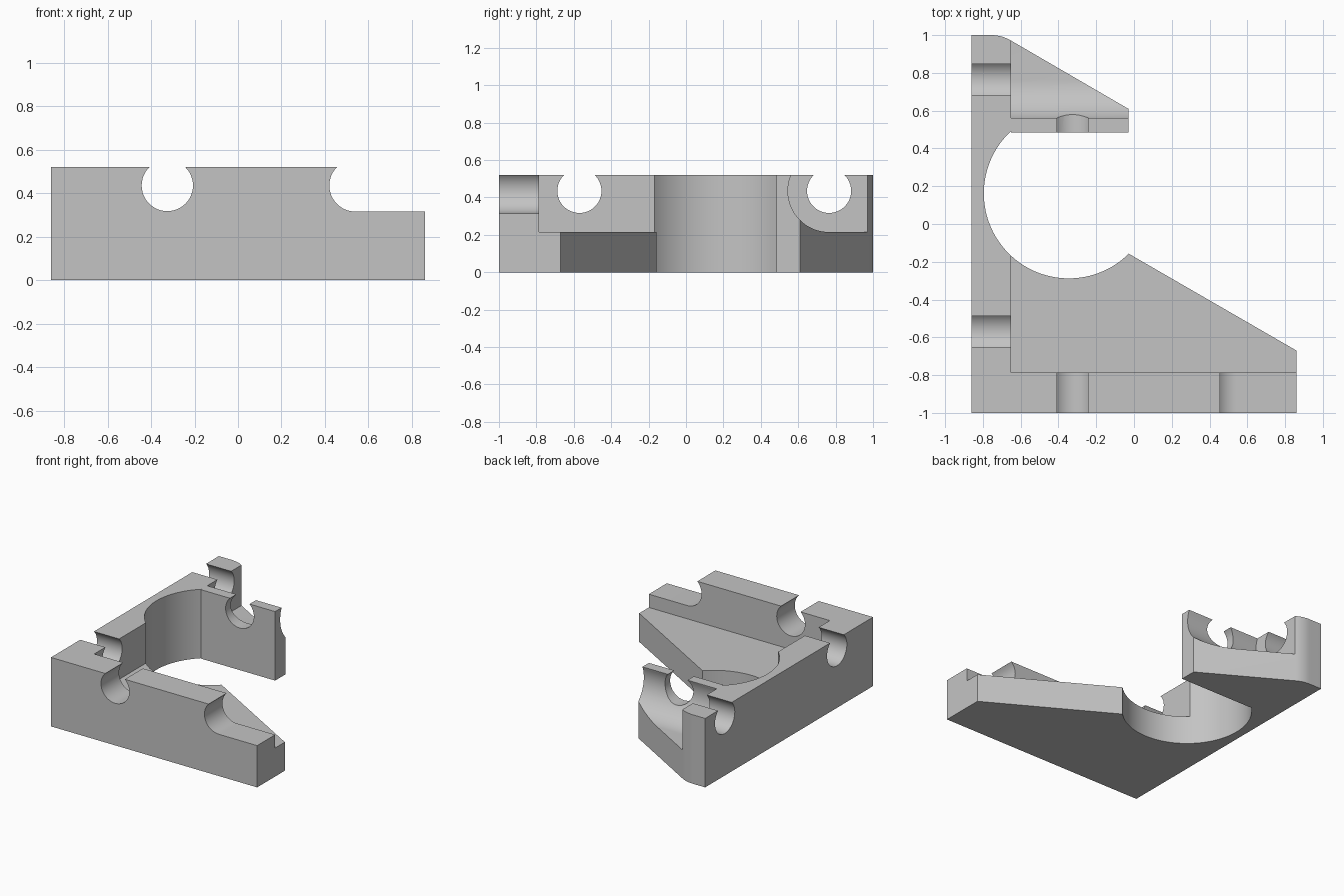
import bpy, bmesh
from math import cos, sin, radians

if "Cube" in bpy.data.objects:
    bpy.data.objects.remove(bpy.data.objects["Cube"])

grey = bpy.data.materials.new("plain grey")
grey.use_nodes = True
colour = (0.55, 0.55, 0.55, 1)
grey.diffuse_color = colour
grey.node_tree.nodes["Principled BSDF"].inputs["Base Color"].default_value = colour

HEIGHT, FLOOR, BORE_Z, BORE_R = 0.52, 0.215, 0.435, 0.118
ABOVE = 0.7


def arc(cx, cy, r, start, end, steps):
    """Points along an arc, angles in degrees."""
    angles = [radians(start + (end - start) * i / steps) for i in range(steps + 1)]
    return [(cx + r * cos(a), cy + r * sin(a)) for a in angles]


def prism(name, outline, axis, low, high):
    """Extrude a flat outline along x, y or z."""
    place = {"x": lambda u, v, w: (w, u, v),
             "y": lambda u, v, w: (u, w, v),
             "z": lambda u, v, w: (u, v, w)}[axis]
    bm = bmesh.new()
    ends = [[bm.verts.new(place(u, v, w)) for u, v in outline] for w in (low, high)]
    bm.faces.new(ends[0])
    bm.faces.new(ends[1])
    n = len(outline)
    for i in range(n):
        j = (i + 1) % n
        bm.faces.new((ends[0][i], ends[0][j], ends[1][j], ends[1][i]))
    bmesh.ops.recalc_face_normals(bm, faces=bm.faces)
    mesh = bpy.data.meshes.new(name)
    bm.to_mesh(mesh)
    bm.free()
    mesh.materials.append(grey)
    obj = bpy.data.objects.new(name, mesh)
    bpy.context.collection.objects.link(obj)
    return obj


def bore(name, centre, axis, low, high):
    return prism(name, arc(centre, BORE_Z, BORE_R, 0, 352.5, 47), axis, low, high)


# Bracket body: triangular plan with a large round opening and a rounded tip
plan = [(-0.86, -1), (0.86, -1), (0.86, -0.67)]
plan += arc(-0.345, 0.162, 0.45, -45.2, -227.3, 64)
plan += [(-0.65, 0.485), (-0.03, 0.485), (-0.03, 0.61)]
plan += arc(-0.755, 0.8, 0.2, 60, 90, 8)
plan += [(-0.86, 1)]
body = prism("bracket_body", plan, "z", 0, HEIGHT)

# Recesses behind the front wall and behind the rear wall
front_pocket = prism("front_pocket_cutter",
                     [(-0.65, -0.785), (1, -0.785), (1, 0.3), (-0.65, 0.3)],
                     "z", FLOOR, ABOVE)
rear_profile = arc(0.765, BORE_Z, 0.22, 270, 157.3, 28)
rear_profile += [(rear_profile[-1][0], ABOVE), (1.1, ABOVE), (1.1, FLOOR)]
rear_pocket = prism("rear_pocket_cutter", rear_profile, "x", -0.65, 0.2)

# Lowered end of the front wall with a rounded shoulder
step_profile = arc(0.54, BORE_Z, 0.12, 270, 135, 24)
step_profile += [(step_profile[-1][0], ABOVE), (1, ABOVE), (1, 0.315)]
step = prism("front_step_cutter", step_profile, "y", -1.1, -0.7)

# Open-topped bores through the walls
cutters = [front_pocket, rear_pocket, step,
           bore("front_wall_bore", -0.325, "y", -1.1, -0.7),
           bore("rear_wall_bore", -0.325, "y", 0.4, 0.62),
           bore("side_wall_front_bore", -0.57, "x", -1, -0.6),
           bore("side_wall_rear_bore", 0.765, "x", -1, -0.6)]

bpy.context.view_layer.objects.active = body
for cutter in cutters:
    cutter.hide_render = True
    cut = body.modifiers.new(cutter.name, "BOOLEAN")
    cut.operation = "DIFFERENCE"
    cut.solver = "EXACT"
    cut.object = cutter
    bpy.ops.object.modifier_apply(modifier=cut.name)
    bpy.data.objects.remove(cutter)

bpy.ops.object.select_all(action="DESELECT")
body.select_set(True)
bpy.ops.object.shade_smooth_by_angle(angle=radians(25))
